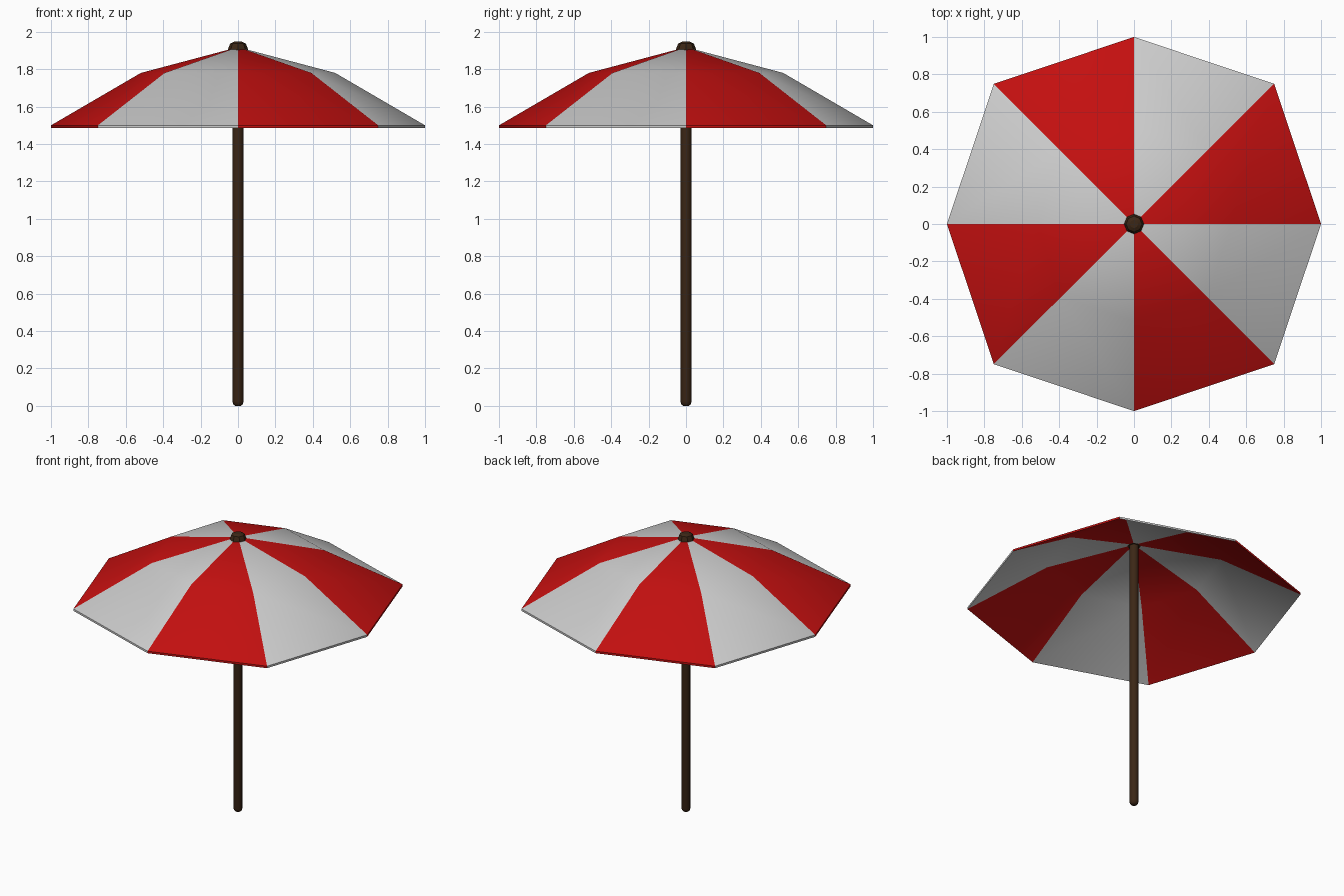
import bpy, bmesh, math

if "Cube" in bpy.data.objects:
    bpy.data.objects.remove(bpy.data.objects["Cube"])


def material(name, color):
    m = bpy.data.materials.new(name)
    m.diffuse_color = (*color, 1)
    m.use_nodes = True
    m.node_tree.nodes["Principled BSDF"].inputs["Base Color"].default_value = m.diffuse_color
    return m


RED = material("red_cloth", (0.55, 0.005, 0.005))
WHITE = material("white_cloth", (0.55, 0.55, 0.55))
WOOD = material("dark_wood", (0.045, 0.02, 0.008))


def finish(bm, name, mats, angle):
    mesh = bpy.data.meshes.new(name)
    bmesh.ops.recalc_face_normals(bm, faces=bm.faces)
    bm.to_mesh(mesh)
    bm.free()
    ob = bpy.data.objects.new(name, mesh)
    bpy.context.collection.objects.link(ob)
    for m in mats:
        mesh.materials.append(m)
    bpy.ops.object.select_all(action='DESELECT')
    ob.select_set(True)
    bpy.context.view_layer.objects.active = ob
    bpy.ops.object.shade_smooth_by_angle(angle=math.radians(angle))
    return ob


def lathe(name, profile, sides, angle):
    """Closed turned part from (radius, z) pairs."""
    bm = bmesh.new()
    rings = [[bm.verts.new((r * math.cos(math.tau * i / sides),
                            r * math.sin(math.tau * i / sides), z))
              for i in range(sides)] for r, z in profile]
    for a, b in zip(rings, rings[1:]):
        for i in range(sides):
            j = (i + 1) % sides
            bm.faces.new((a[i], a[j], b[j], b[i]))
    bm.faces.new(rings[0][::-1])
    bm.faces.new(rings[-1])
    return finish(bm, name, [WOOD], angle)


# Pole with rounded foot, and cap on top of the canopy
lathe("pole", [(0.016, 0), (0.025, 0.008), (0.03, 0.025), (0.03, 1.91)], 8, 50)
lathe("top_cap", [(0.055, 1.893), (0.052, 1.912), (0.042, 1.937), (0.022, 1.947)], 8, 25)

# Canopy: two layers of cloth, ribs on the diagonals slightly longer
THICK = 0.014
bm = bmesh.new()


def layer(drop):
    apex = bm.verts.new((0, 0, 1.918 - drop))
    rings = []
    for straight, diagonal, z in ((0.52, 0.555, 1.78), (1.0, 1.06, 1.50)):
        ring = []
        for i in range(8):
            r = diagonal if i % 2 else straight
            a = i * math.pi / 4
            ring.append(bm.verts.new((r * math.cos(a), r * math.sin(a), z - drop)))
        rings.append(ring)
    mid, rim = rings
    for i in range(8):
        j = (i + 1) % 8
        for loop in ((apex, mid[i], mid[j]), (mid[i], rim[i], rim[j], mid[j])):
            bm.faces.new(loop).material_index = i % 2
    return rim


outer, inner = layer(0), layer(THICK)
for i in range(8):
    j = (i + 1) % 8
    bm.faces.new((outer[i], inner[i], inner[j], outer[j])).material_index = i % 2
finish(bm, "canopy", [RED, WHITE], 45)
